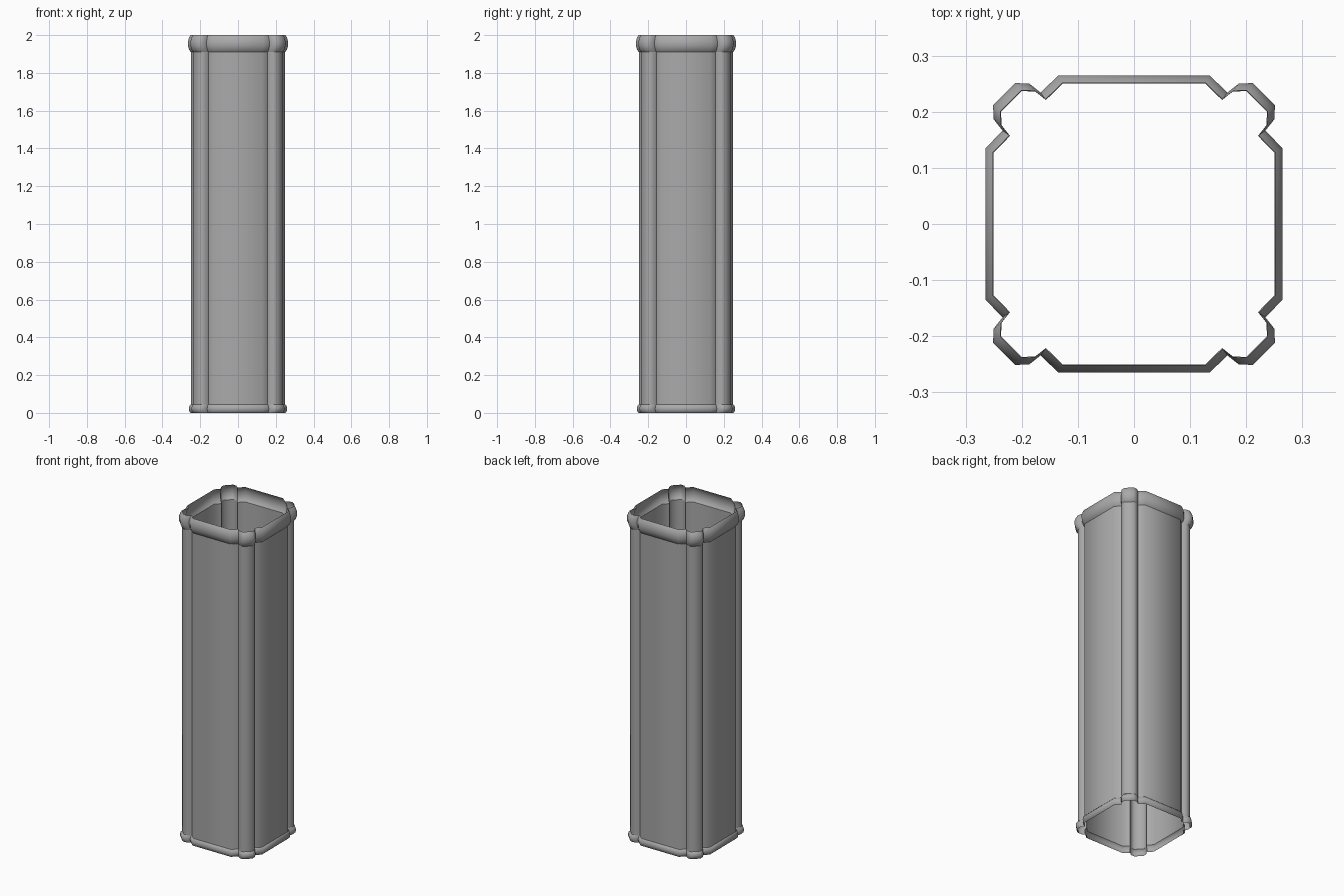
import bpy, bmesh, math

cube = bpy.data.objects.get("Cube")
if cube:
    bpy.data.objects.remove(cube)

# One grey for the whole shell
grey = bpy.data.materials.new("mid grey")
grey.use_nodes = True
colour = (0.4, 0.4, 0.4, 1)
grey.diffuse_color = colour
grey.node_tree.nodes["Principled BSDF"].inputs["Base Color"].default_value = colour

# Half of one corner of the cross-section: panel edge, groove, corner column
half = [(0.127, 0.25), (0.157, 0.221), (0.176, 0.236), (0.2, 0.237)]
corner = half + [(y, x) for x, y in reversed(half)]
section = []
for turn in range(4):
    for x, y in corner:
        for _ in range(turn):
            x, y = y, -x
        section.append((x, y))


def shell(name, levels):
    """Open tube through (height, scale) levels of the cross-section."""
    bm = bmesh.new()
    rings = [[bm.verts.new((x * s, y * s, z)) for x, y in section]
             for z, s in levels]
    count = len(section)
    for low, high in zip(rings, rings[1:]):
        for i in range(count):
            j = (i + 1) % count
            bm.faces.new((low[j], low[i], high[i], high[j]))
    mesh = bpy.data.meshes.new(name)
    bm.to_mesh(mesh)
    bm.free()
    mesh.materials.append(grey)
    obj = bpy.data.objects.new(name, mesh)
    bpy.context.collection.objects.link(obj)
    bpy.ops.object.select_all(action='DESELECT')
    obj.select_set(True)
    bpy.context.view_layer.objects.active = obj
    bpy.ops.object.shade_smooth_by_angle(angle=math.radians(62))


# Tall grooved body with a rounded foot band and a larger top rim
shell("body", [(0.045, 1), (1.91, 1)])
shell("foot_band", [(0, 1), (0.008, 1.03), (0.022, 1.04), (0.037, 1.03), (0.045, 1)])
shell("top_rim", [(1.91, 1), (1.922, 1.035), (1.943, 1.06),
                  (1.967, 1.06), (1.988, 1.035), (2, 1.005)])
